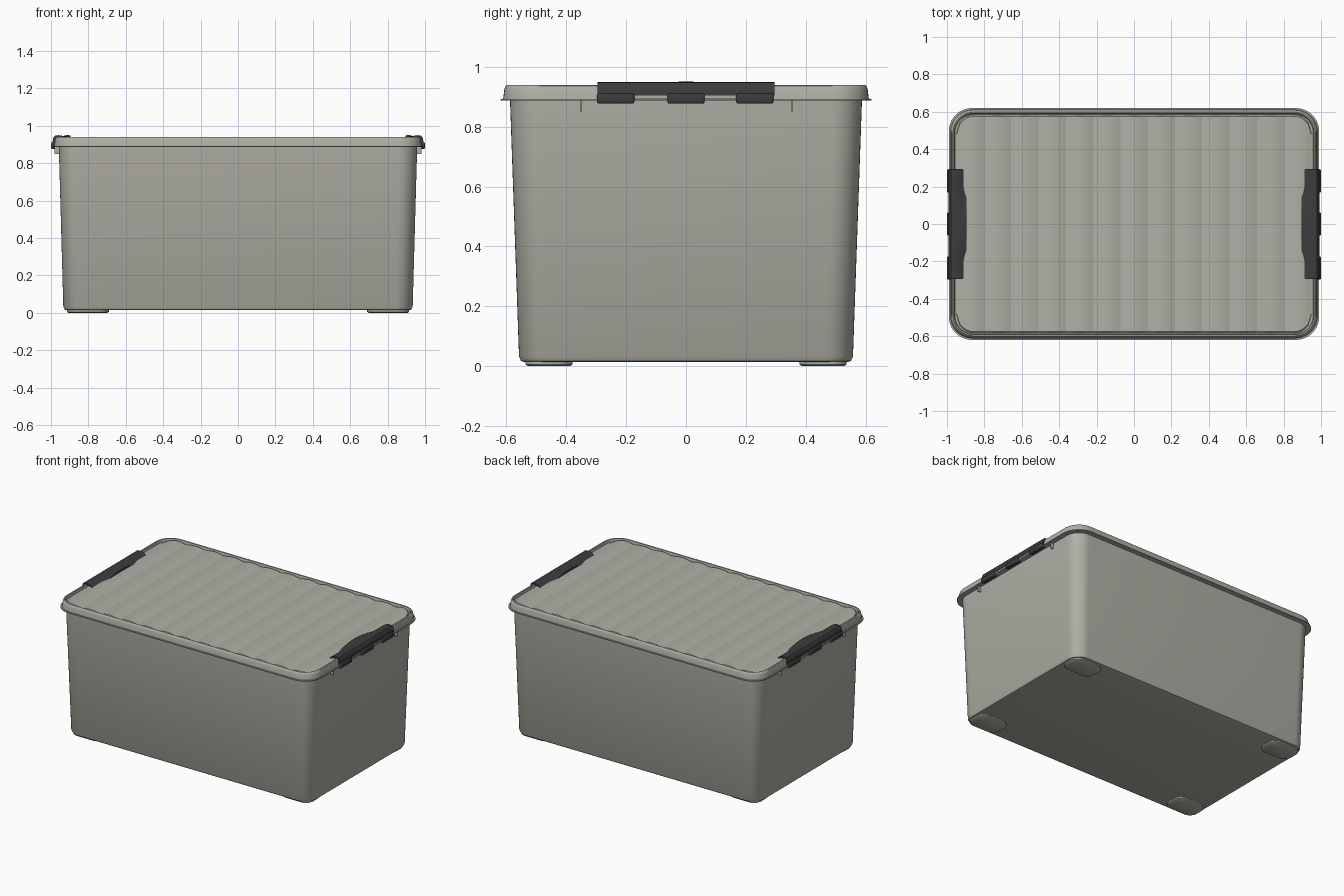
import bpy
import bmesh
import math

if "Cube" in bpy.data.objects:
    bpy.data.objects.remove(bpy.data.objects["Cube"])


def material(name, colour):
    m = bpy.data.materials.new(name)
    m.use_nodes = True
    m.diffuse_color = colour
    bsdf = m.node_tree.nodes["Principled BSDF"]
    bsdf.inputs["Base Color"].default_value = colour
    bsdf.inputs["Roughness"].default_value = 0.6
    return m


GREY = material("warm grey plastic", (0.43, 0.43, 0.38, 1))
DARK = material("charcoal plastic", (0.045, 0.045, 0.045, 1))


def finish(bm, name, mat, angle=35):
    bmesh.ops.recalc_face_normals(bm, faces=bm.faces)
    mesh = bpy.data.meshes.new(name)
    bm.to_mesh(mesh)
    bm.free()
    mesh.materials.append(mat)
    ob = bpy.data.objects.new(name, mesh)
    bpy.context.collection.objects.link(ob)
    bpy.ops.object.select_all(action='DESELECT')
    ob.select_set(True)
    bpy.context.view_layer.objects.active = ob
    bpy.ops.object.shade_smooth_by_angle(angle=math.radians(angle))
    return ob


def bridge(bm, a, b):
    for i in range(len(a)):
        j = (i + 1) % len(a)
        bm.faces.new((a[i], a[j], b[j], b[i]))


def rounded_ring(bm, hx, hy, r, z, steps=10):
    ring = []
    for k, (sx, sy) in enumerate([(1, 1), (-1, 1), (-1, -1), (1, -1)]):
        for i in range(steps + 1):
            a = (k + i / steps) * math.pi / 2
            ring.append(bm.verts.new((sx * (hx - r) + r * math.cos(a),
                                      sy * (hy - r) + r * math.sin(a), z)))
    return ring


def loft(name, rings, mat, closed=False):
    """Join rounded rectangles (half x, half y, radius, z)."""
    bm = bmesh.new()
    loops = [rounded_ring(bm, *r) for r in rings]
    for a, b in zip(loops, loops[1:]):
        bridge(bm, a, b)
    if closed:
        bridge(bm, loops[-1], loops[0])
    else:
        bm.faces.new(loops[0])
        bm.faces.new(loops[-1])
    return finish(bm, name, mat)


def box(name, centre, size, mat, bevel=0.0):
    bm = bmesh.new()
    bmesh.ops.create_cube(bm, size=1)
    for v in bm.verts:
        v.co = [c + p * s for c, p, s in zip(centre, v.co, size)]
    if bevel:
        bmesh.ops.bevel(bm, geom=bm.edges[:], offset=bevel, segments=3,
                        profile=0.5, affect='EDGES')
    return finish(bm, name, mat)


# Tapered tub: outer wall, top flange, inner wall
loft("tub", [
    (0.915, 0.54, 0.08, 0.014),
    (0.926, 0.551, 0.085, 0.017),
    (0.934, 0.558, 0.09, 0.032),
    (0.958, 0.588, 0.10, 0.887),
    (0.99, 0.62, 0.125, 0.887),
    (0.99, 0.62, 0.125, 0.893),
    (0.945, 0.575, 0.09, 0.893),
    (0.92, 0.545, 0.08, 0.03),
], GREY)

# Lid rim: skirt, rounded shoulder and groove around the panel
loft("lid_rim", [
    (0.982, 0.611, 0.12, 0.893),
    (0.978, 0.607, 0.117, 0.925),
    (0.974, 0.603, 0.115, 0.936),
    (0.968, 0.598, 0.11, 0.94),
    (0.962, 0.592, 0.105, 0.938),
    (0.958, 0.588, 0.10, 0.92),
    (0.94, 0.57, 0.09, 0.916),
    (0.94, 0.57, 0.09, 0.893),
], GREY, closed=True)

# Lid panel: row of shallow convex ribs running front to back
RIBS, SUB = 13, 8
PX, PY, PR = 0.948, 0.584, 0.095
bm = bmesh.new()
columns = []
xs = [-PX + 2 * PX * i / (RIBS * SUB) for i in range(RIBS * SUB + 1)]
for i, x in enumerate(xs):
    t = 2 * (i % SUB) / SUB - 1
    z = 0.922 + 0.013 * (1 - t * t)
    d = max(0, abs(x) - (PX - PR))
    y = PY - PR + math.sqrt(max(0, PR * PR - d * d))
    columns.append([bm.verts.new(p) for p in
                    [(x, -y, 0.905), (x, -y, z - 0.006), (x, -y + 0.008, z),
                     (x, y - 0.008, z), (x, y, z - 0.006), (x, y, 0.905)]])
for a, b in zip(columns, columns[1:]):
    bridge(bm, a, b)
bm.faces.new(columns[0])
bm.faces.new(columns[-1])
finish(bm, "lid_panel", GREY, 30)

# Corner feet
for sx, x_name in ((1, "left"), (-1, "right")):
    for sy, y_name in ((1, "back"), (-1, "front")):
        foot = loft(f"foot_{y_name}_{x_name}",
                    [(0.104, 0.07, 0.05, 0), (0.112, 0.078, 0.055, 0.005),
                     (0.112, 0.078, 0.055, 0.02)], GREY)
        foot.location = (sx * 0.803, sy * 0.458, 0)


def clip_section(arch):
    inner = 0.928 + 0.02 * arch
    return [(0.895, inner), (0.91, inner + 0.003), (0.935, 0.946),
            (0.96, 0.95), (0.978, 0.947), (0.987, 0.938), (0.991, 0.92),
            (0.991, 0.904), (0.98, 0.904), (0.978, 0.926), (0.967, 0.938),
            (0.93, 0.934), (0.898, inner - 0.014)]


# Locking clips with an arched finger grip, hooks and side fins
for s, side in ((1, "left"), (-1, "right")):
    bm = bmesh.new()
    sections = []
    N = 24
    for i in range(N + 1):
        t = 2 * i / N - 1
        arch = 0.5 + 0.5 * math.cos(math.pi * min(1, abs(t) / 0.75))
        sections.append([bm.verts.new((s * x, 0.295 * t, z))
                         for x, z in clip_section(arch)])
    for a, b in zip(sections, sections[1:]):
        bridge(bm, a, b)
    bm.faces.new(sections[0])
    bm.faces.new(sections[-1])
    finish(bm, f"clip_{side}", DARK)

    for k, y in enumerate((-0.235, 0, 0.23)):
        box(f"clip_hook_{side}_{k + 1}", (s * 0.986, y, 0.894),
            (0.028, 0.125, 0.034), DARK, 0.007)
    # Thin bridge behind the hooks
    box(f"clip_hinge_{side}", (s * 0.984, 0, 0.901),
        (0.01, 0.56, 0.012), GREY)
    for y, end in ((0.355, "back"), (-0.35, "front")):
        box(f"fin_{end}_{side}", (s * 0.965, y, 0.869),
            (0.03, 0.005, 0.038), GREY)
